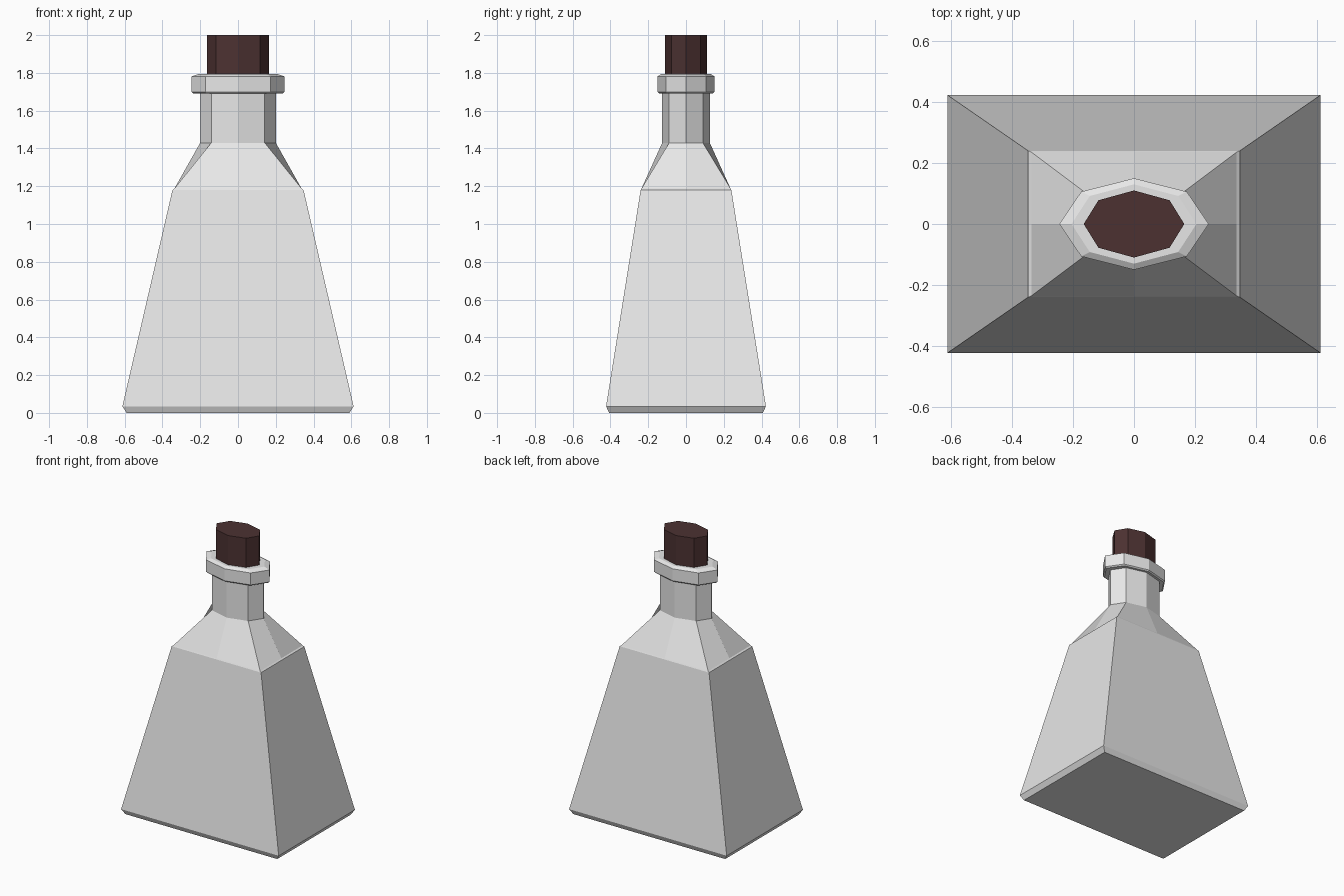
import bpy
import bmesh
from math import sin, cos, pi

cube = bpy.data.objects.get("Cube")
if cube:
    bpy.data.objects.remove(cube, do_unlink=True)


def make_material(name, rgb, roughness):
    mat = bpy.data.materials.new(name)
    mat.use_nodes = True
    color = (*rgb, 1.0)
    mat.diffuse_color = color
    bsdf = mat.node_tree.nodes["Principled BSDF"]
    bsdf.inputs["Base Color"].default_value = color
    bsdf.inputs["Roughness"].default_value = roughness
    return mat


def box_ring(rx, ry, z):
    """Rectangle with corners and edge midpoints, matching an octagon's order."""
    signs = [round(cos(i * pi / 4) * 1.2) for i in range(8)]
    return [(rx * signs[i], ry * signs[(i - 2) % 8], z) for i in range(8)]


def oval_ring(rx, ry, z):
    return [(rx * cos(i * pi / 4), ry * sin(i * pi / 4), z) for i in range(8)]


def loft(name, rings, mat):
    """Skin a stack of eight-point rings and cap both ends."""
    bm = bmesh.new()
    loops = [[bm.verts.new(p) for p in ring] for ring in rings]
    for low, high in zip(loops, loops[1:]):
        for i in range(8):
            j = (i + 1) % 8
            bm.faces.new((low[i], low[j], high[j], high[i]))
    bm.faces.new(loops[0][::-1])
    bm.faces.new(loops[-1])
    bmesh.ops.recalc_face_normals(bm, faces=bm.faces)
    mesh = bpy.data.meshes.new(name)
    bm.to_mesh(mesh)
    bm.free()
    mesh.materials.append(mat)
    obj = bpy.data.objects.new(name, mesh)
    bpy.context.collection.objects.link(obj)
    return obj


glass = make_material("pale grey glass", (0.8, 0.8, 0.8), 0.4)
cork = make_material("dark brown cork", (0.072, 0.031, 0.031), 0.8)

# Tapered body, shoulder and neck
loft("bottle_body", [
    box_ring(0.59, 0.407, 0),
    box_ring(0.612, 0.423, 0.035),
    box_ring(0.347, 0.24, 1.18),
    box_ring(0.337, 0.236, 1.187),
    oval_ring(0.2, 0.126, 1.43),
    oval_ring(0.2, 0.126, 1.7),
], glass)

# Collar around the mouth
loft("bottle_collar", [
    oval_ring(0.235, 0.142, 1.69),
    oval_ring(0.245, 0.15, 1.698),
    oval_ring(0.245, 0.15, 1.782),
    oval_ring(0.205, 0.13, 1.795),
], glass)

# Stopper
loft("stopper", [
    oval_ring(0.165, 0.11, 1.72),
    oval_ring(0.165, 0.11, 2),
], cork)
